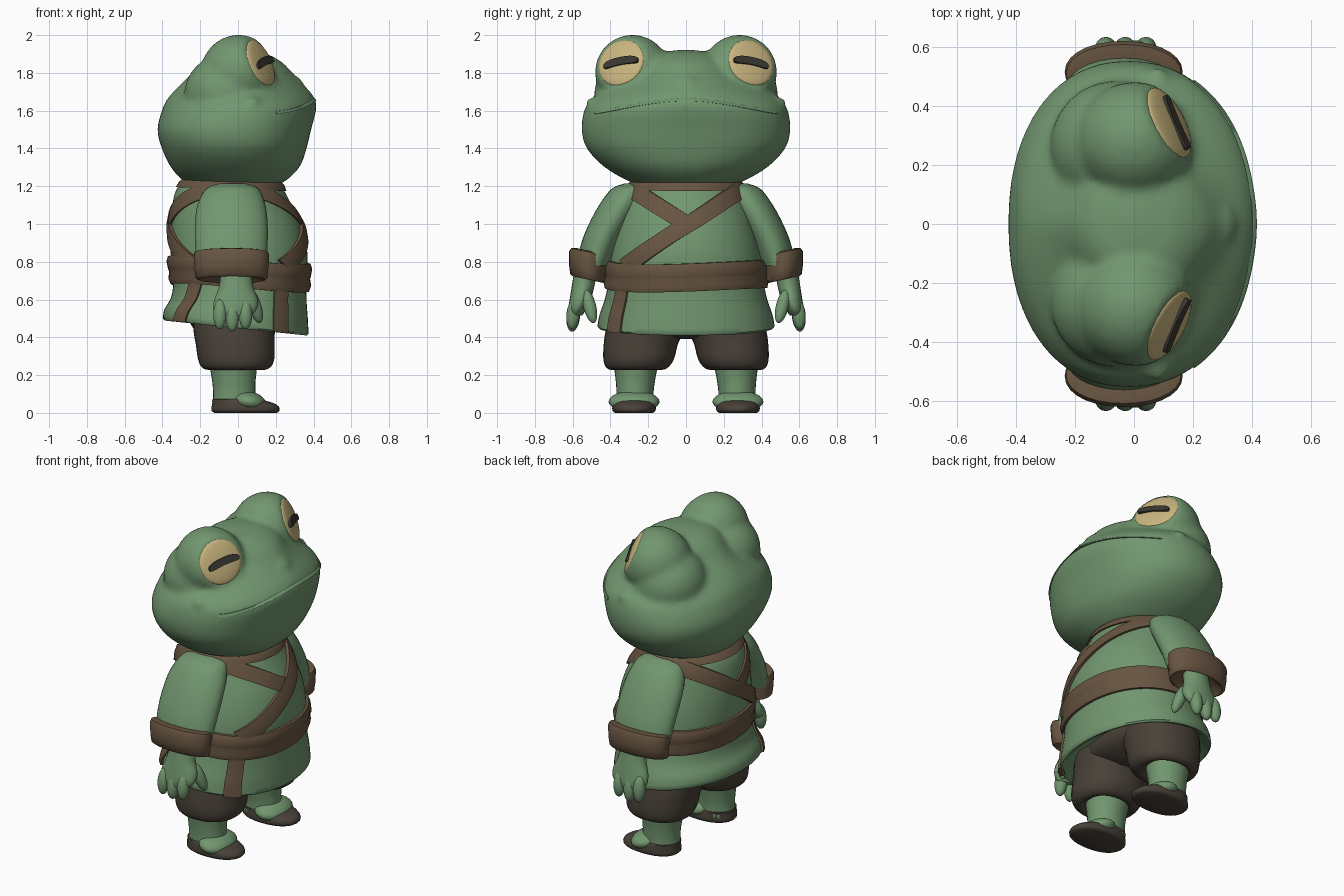
import bpy, bmesh, math
from mathutils import Vector, Matrix

if "Cube" in bpy.data.objects:
    bpy.data.objects.remove(bpy.data.objects["Cube"])


def material(name, r, g, b):
    m = bpy.data.materials.new(name)
    m.diffuse_color = (r, g, b, 1)
    m.use_nodes = True
    m.node_tree.nodes["Principled BSDF"].inputs["Base Color"].default_value = m.diffuse_color
    return m


GREEN = material("soft green", 0.167, 0.307, 0.160)
BROWN = material("leather brown", 0.138, 0.090, 0.053)
DARK = material("dark cloth", 0.067, 0.053, 0.040)
TAN = material("eye tan", 0.58, 0.46, 0.21)
BLACK = material("pupil charcoal", 0.042, 0.038, 0.031)


def finish(bm, name, mat, angle=50):
    bmesh.ops.recalc_face_normals(bm, faces=bm.faces)
    me = bpy.data.meshes.new(name)
    bm.to_mesh(me)
    bm.free()
    me.materials.append(mat)
    ob = bpy.data.objects.new(name, me)
    bpy.context.collection.objects.link(ob)
    bpy.context.view_layer.objects.active = ob
    ob.select_set(True)
    bpy.ops.object.shade_smooth_by_angle(angle=math.radians(angle))
    ob.select_set(False)
    return ob


def add_skin(bm, rows, loop=False):
    """Skin closed cross-sections; cap the ends, or join them when loop is set."""
    vs = [[bm.verts.new(p) for p in r] for r in rows]
    n = len(vs[0])
    pairs = list(zip(vs, vs[1:])) + ([(vs[-1], vs[0])] if loop else [])
    for a, b in pairs:
        for i in range(n):
            j = (i + 1) % n
            bm.faces.new((a[i], a[j], b[j], b[i]))
    if not loop:
        bm.faces.new(vs[0])
        bm.faces.new(vs[-1])


def skin(name, rows, mat, loop=False):
    bm = bmesh.new()
    add_skin(bm, rows, loop)
    return finish(bm, name, mat)


def smooth_rows(rows, sub=5):
    """Catmull-Rom interpolation of tuples."""
    out = []
    for i in range(len(rows) - 1):
        p0, p1, p2 = rows[max(i - 1, 0)], rows[i], rows[i + 1]
        p3 = rows[min(i + 2, len(rows) - 1)]
        for k in range(sub):
            t = k / sub
            out.append(tuple(0.5 * (2 * b + (c - a) * t + (2 * a - 5 * b + 4 * c - d) * t * t
                                    + (3 * b - a - 3 * c + d) * t ** 3)
                             for a, b, c, d in zip(p0, p1, p2, p3)))
    return out + [rows[-1]]


def super_xy(t, rx, ry, p):
    c, s = math.cos(t), math.sin(t)
    return (rx * math.copysign(abs(c) ** (2 / p), c), ry * math.copysign(abs(s) ** (2 / p), s))


def loft(name, rings, mat, side=1, sub=4, n=28, p=2.0, tilt=0.0):
    """Rings are (z, x, y, rx, ry); tilt raises the outer side."""
    rows = []
    for z, x, y, rx, ry in smooth_rows(rings, sub):
        row = []
        for i in range(n):
            dx, dy = super_xy(math.tau * i / n, rx, ry, p)
            row.append((x + dx, side * (y + dy), z + tilt * dy))
        rows.append(row)
    return skin(name, rows, mat)


def add_ball(bm, matrix, radii):
    return bmesh.ops.create_uvsphere(bm, u_segments=24, v_segments=16, radius=1,
                                     matrix=matrix @ Matrix.Diagonal((*radii, 1)))["verts"]


def blob(name, c, radii, mat, direction=(0, 0, 1)):
    bm = bmesh.new()
    add_ball(bm, Matrix.Translation(c) @ Vector(direction).to_track_quat('Z', 'Y').to_matrix().to_4x4(), radii)
    return finish(bm, name, mat)


def surface(profile, hem=False):
    """Profile rows are (z, x, rx, ry, power); gives a point from angle, height, offset."""
    prof = smooth_rows(profile)

    def point(t, z, off=0.0):
        zz = min(max(z, prof[0][0]), prof[-1][0])
        for a, b in zip(prof, prof[1:]):
            if zz <= b[0]:
                break
        k = (zz - a[0]) / (b[0] - a[0])
        _, xc, rx, ry, p = (u + (v - u) * k for u, v in zip(a, b))
        dx, dy = super_xy(t, rx + off, ry + off, p)
        drop = 0.105 * min(max((0.62 - z) / 0.15, 0), 1) if hem else 0
        return (xc + dx, dy, z - drop * (xc + dx))
    return point


ANG = [math.tau * i / 56 for i in range(56)]

# Head, fused with eye bulges, snout and ear bumps
head = surface([(1.19, -0.02, 0.17, 0.18, 2), (1.22, -0.02, 0.26, 0.29, 2), (1.30, -0.015, 0.34, 0.43, 2.1),
                (1.40, -0.02, 0.383, 0.525, 2.2), (1.50, -0.02, 0.407, 0.553, 2.2), (1.60, 0.005, 0.408, 0.54, 2.1),
                (1.65, 0.015, 0.397, 0.51, 1.9), (1.70, 0.02, 0.363, 0.455, 1.7), (1.75, 0.02, 0.312, 0.38, 1.6),
                (1.80, 0.022, 0.267, 0.30, 1.6), (1.86, 0.02, 0.21, 0.23, 1.8), (1.905, 0.01, 0.13, 0.15, 2),
                (1.922, 0.0, 0.03, 0.04, 2)])
fused = bmesh.new()
add_skin(fused, [[head(t, 1.19 + 0.732 * k / 48) for t in ANG] for k in range(49)])
add_ball(fused, Matrix.Translation((0.285, 0, 1.745)), (0.06, 0.075, 0.04))

# Upper lip ridge
rows = []
for k in range(41):
    t = math.radians(-62 + 124 * k / 40)
    z = 1.585 + 0.07 * math.cos(t * 1.35) ** 2
    rows.append([head(t, z + dz, o) for dz, o in ((-0.004, -0.01), (-0.003, 0.005), (0.012, 0.001), (0.014, -0.01))])
skin("lip", rows, GREEN)

for s, tag in ((1, "left"), (-1, "right")):
    # Eye bulge, flattened where the eye sits, facing forward, outward and up
    nrm = Vector((0.82, 0.43 * s, 0.38)).normalized()
    u = Vector((0, 0, 1)).cross(nrm).normalized()
    v = nrm.cross(u)
    frame = Matrix.Translation((0.003, 0.283 * s, 1.803)) @ Matrix((u, v, nrm)).transposed().to_4x4()
    inverse = frame.inverted()
    for vert in add_ball(fused, frame, (0.2, 0.2, 0.2)):
        loc = inverse @ vert.co
        loc.z = min(loc.z, 0.143)
        vert.co = frame @ loc
    add_ball(fused, Matrix.Translation((-0.06, 0.262 * s, 1.69)), (0.225, 0.225, 0.21))
    add_ball(fused, Matrix.Translation((0.08, 0.49 * s, 1.635)), (0.04, 0.04, 0.04))

    # Domed eye with a half-closed, slightly arched pupil bar
    bm = bmesh.new()
    add_ball(bm, frame @ Matrix.Translation((0, -0.004, 0.138)), (0.131, 0.131, 0.024))
    finish(bm, tag + "_eye", TAN)
    turn = frame @ Matrix.Rotation(-0.2 * s, 4, 'Z')
    bar = []
    for h in (0.14, 0.169):
        flat = [super_xy(math.tau * i / 32, 0.1, 0.022, 3.5) for i in range(32)]
        bar.append([turn @ Vector((a - 0.008 * s, b - 0.004 - 1.2 * a * a, h)) for a, b in flat])
    skin(tag + "_pupil", bar, BLACK)

    # Sleeve, cuff and hand
    loft(tag + "_sleeve", [(1.215, -0.03, 0.265, 0.07, 0.06), (1.185, -0.03, 0.295, 0.14, 0.10),
                           (1.10, -0.035, 0.345, 0.18, 0.115), (1.0, -0.035, 0.402, 0.192, 0.112),
                           (0.90, -0.035, 0.45, 0.192, 0.104), (0.78, -0.035, 0.49, 0.185, 0.09)], GREEN, s)
    loft(tag + "_cuff", [(0.735, -0.03, 0.515, 0.13, 0.06), (0.705, -0.03, 0.515, 0.175, 0.085),
                         (0.715, -0.035, 0.515, 0.19, 0.098), (0.76, -0.035, 0.518, 0.195, 0.101),
                         (0.83, -0.035, 0.515, 0.20, 0.105), (0.85, -0.035, 0.51, 0.195, 0.098),
                         (0.855, -0.035, 0.50, 0.175, 0.08)], BROWN, s, sub=1, p=2.1, tilt=0.22)
    loft(tag + "_hand", [(0.76, -0.01, 0.53, 0.08, 0.06), (0.67, -0.01, 0.545, 0.09, 0.06),
                         (0.60, -0.01, 0.56, 0.115, 0.056), (0.55, -0.015, 0.575, 0.115, 0.048),
                         (0.515, -0.02, 0.585, 0.09, 0.035)], GREEN, s, n=20)
    for i, x in enumerate((-0.095, -0.03, 0.04)):
        blob(f"{tag}_finger_{i + 1}", (x, 0.597 * s, 0.51 + 0.012 * abs(i - 1)), (0.036, 0.036, 0.08), GREEN,
             (-x * 0.3, -0.1 * s, 1))
    blob(tag + "_thumb", (0.09, 0.51 * s, 0.565), (0.034, 0.034, 0.095), GREEN, (-0.3, 0.25 * s, 1))

    # Shorts leg, shin, foot and shoe
    loft(tag + "_shorts_leg", [(0.25, -0.01, 0.265, 0.12, 0.11), (0.228, -0.01, 0.262, 0.15, 0.135),
                               (0.245, -0.01, 0.258, 0.185, 0.168), (0.29, -0.01, 0.25, 0.203, 0.188),
                               (0.36, -0.015, 0.24, 0.208, 0.196), (0.43, -0.02, 0.222, 0.215, 0.205),
                               (0.52, -0.02, 0.21, 0.22, 0.20)], DARK, s, sub=3, p=2.2)
    loft(tag + "_shin", [(0.03, -0.02, 0.27, 0.115, 0.10), (0.10, -0.02, 0.27, 0.112, 0.098),
                         (0.17, -0.022, 0.268, 0.115, 0.104), (0.27, -0.025, 0.265, 0.13, 0.12)], GREEN, s)
    blob(tag + "_foot", (0.055, 0.275 * s, 0.06), (0.135, 0.095, 0.055), GREEN, (0.2, 0, 1))
    loft(tag + "_shoe", [(0.0, 0.04, 0.275, 0.165, 0.10), (0.012, 0.04, 0.275, 0.18, 0.114),
                         (0.035, 0.038, 0.275, 0.177, 0.115), (0.055, 0.022, 0.275, 0.158, 0.11),
                         (0.072, -0.01, 0.273, 0.125, 0.104), (0.074, -0.01, 0.273, 0.10, 0.09)],
         DARK, s, sub=2, p=2.2)

ob = finish(fused, "head", GREEN)
remesh = ob.modifiers.new("fuse", 'REMESH')
remesh.mode, remesh.voxel_size, remesh.use_smooth_shade = 'VOXEL', 0.018, True
soften = ob.modifiers.new("soften", 'SMOOTH')
soften.factor, soften.iterations = 0.5, 6

loft("shorts_seat", [(0.39, -0.02, 0, 0.10, 0.08), (0.42, -0.02, 0, 0.18, 0.22),
                     (0.47, -0.02, 0, 0.23, 0.38), (0.56, -0.02, 0, 0.24, 0.38)], DARK)

# Tunic with a flared hem, open underneath
body = surface([(0.45, -0.012, 0.386, 0.470, 2.1), (0.52, -0.01, 0.38, 0.458, 2.1), (0.60, 0.003, 0.36, 0.430, 2.1),
                (0.70, 0.01, 0.352, 0.41, 2.1), (0.85, 0.005, 0.362, 0.395, 2.1), (1.0, -0.012, 0.345, 0.36, 2.1),
                (1.15, -0.04, 0.298, 0.318, 2), (1.22, -0.04, 0.26, 0.285, 2), (1.28, -0.03, 0.20, 0.21, 2)],
               hem=True)
rows = [[body(t, 0.53, -0.10) for t in ANG], [body(t, 0.455, -0.03) for t in ANG], [body(t, 0.448, -0.01) for t in ANG]]
rows += [[body(t, 0.458 + 0.822 * k / 36) for t in ANG] for k in range(37)]
skin("tunic", rows, GREEN)

# Belt with a soft fold running around it
fold = ((-0.075, -0.02), (-0.075, 0.014), (-0.045, 0.026), (-0.008, 0.019), (0.0, 0.022),
        (0.045, 0.027), (0.072, 0.016), (0.075, -0.02))
skin("belt", [[body(t, 0.737 - 0.02 * math.cos(t) + 0.008 * math.sin(2 * t) + dz, o) for dz, o in fold]
              for t in ANG], BROWN, loop=True)

# Collar
band = ((-1, -0.02), (-1, 0.011), (0, 0.016), (1, 0.011), (1, -0.02))
skin("collar", [[body(t, 1.215 - 0.01 * math.cos(t) + 0.03 * w, o) for w, o in band] for t in ANG], BROWN, loop=True)


# Straight crossed straps: a long one over a short one, front and back
def strap(name, back, y0, z0, y1, z1, lift):
    dy, dz = y1 - y0, z1 - z0
    size = math.hypot(dy, dz)
    rows = []
    for k in range(25):
        row = []
        for w, o in band:
            y = y0 + dy * k / 24 - 0.042 * w * dz / size
            z = z0 + dz * k / 24 + 0.042 * w * dy / size
            width = 0.287 + 0.27 * max(1.22 - z, 0)
            t = math.asin(max(-0.985, min(0.985, y / width)))
            row.append(body(math.pi - t if back else t, z, o + lift))
        rows.append(row)
    skin(name, rows, BROWN)


for back, tag in ((False, "front"), (True, "back")):
    strap(tag + "_long_strap", back, 0.29, 1.195, -0.31, 0.775, 0.006)
    strap(tag + "_short_strap", back, -0.29, 1.195, 0.0, 1.005, 0.0)

# Sash ends hanging over the hem
for tag, a, lean in (("front", -53, 0.0), ("back", -130, -0.16)):
    rows = []
    for k in range(13):
        z = 0.70 - 0.25 * k / 12
        rows.append([body(math.radians(a) + lean * k / 12 + 0.125 * w, z, o) for w, o in band])
    skin(tag + "_sash_end", rows, BROWN)
